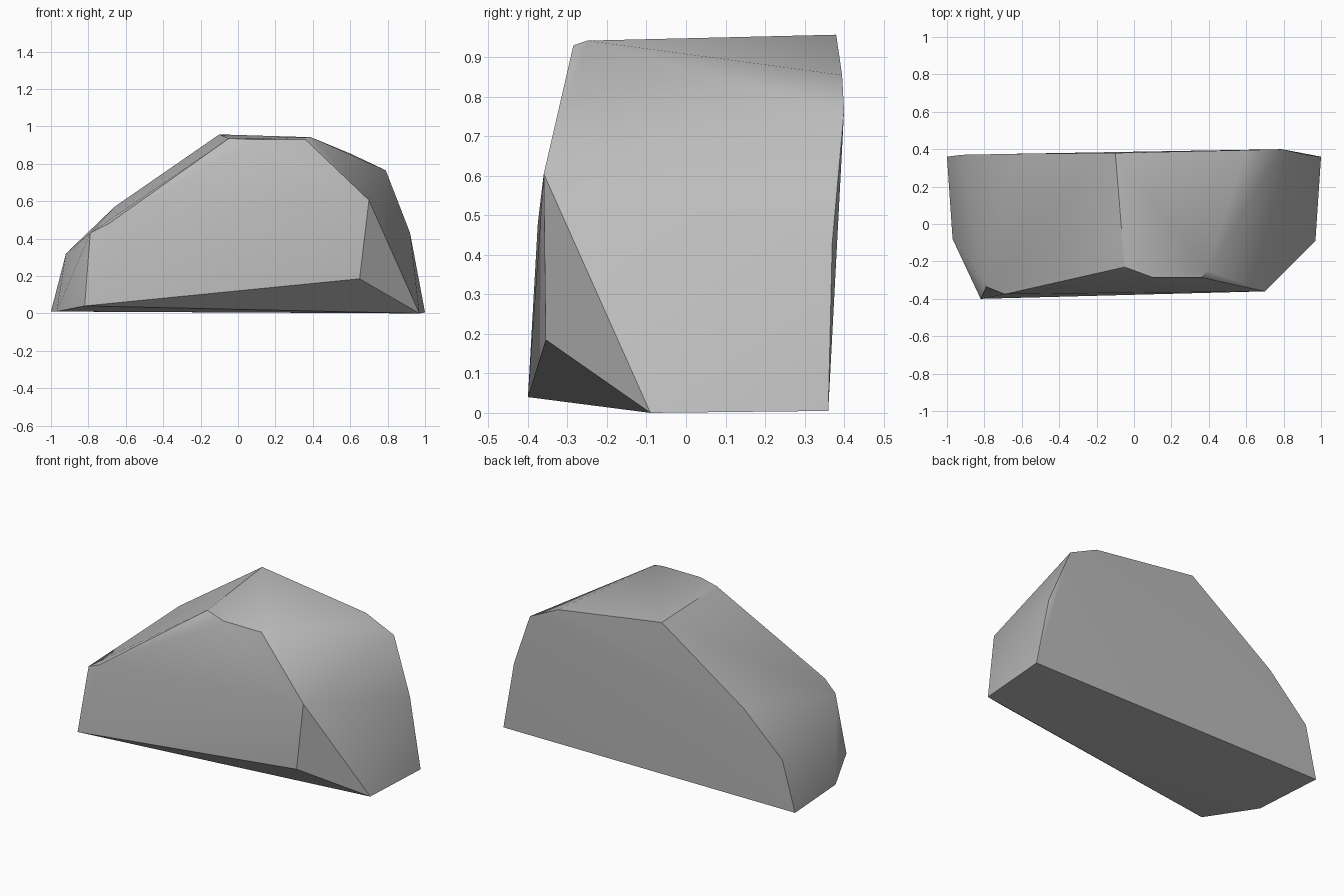
import bpy
import bmesh
from math import radians

# Remove the default cube
cube = bpy.data.objects.get("Cube")
if cube:
    bpy.data.objects.remove(cube, do_unlink=True)


def make_material(name, colour):
    material = bpy.data.materials.new(name)
    material.use_nodes = True
    material.diffuse_color = colour
    shader = material.node_tree.nodes["Principled BSDF"]
    shader.inputs["Base Color"].default_value = colour
    shader.inputs["Roughness"].default_value = 0.9
    return material


def make_boulder(name, outlines, material):
    """Wrap a convex faceted stone around its corner outlines."""
    bm = bmesh.new()
    for outline in outlines:
        for corner in outline:
            bm.verts.new(corner)
    hull = bmesh.ops.convex_hull(bm, input=bm.verts[:])
    loose = {g for g in hull["geom_interior"] + hull["geom_unused"]
             if isinstance(g, bmesh.types.BMVert)}
    bmesh.ops.delete(bm, geom=list(loose), context="VERTS")
    bmesh.ops.recalc_face_normals(bm, faces=bm.faces[:])
    mesh = bpy.data.meshes.new(name)
    bm.to_mesh(mesh)
    bm.free()
    mesh.materials.append(material)
    boulder = bpy.data.objects.new(name, mesh)
    bpy.context.collection.objects.link(boulder)
    return boulder


# Back outline, from the left foot over the peak to the right foot
back_outline = [
    (-1, .36, .01), (-.92, .37, .32), (-.66, .375, .57), (-.1, .38, .957),
    (.6, .395, .855), (.79, .4, .765), (.92, .37, .43), (1, .36, .005),
]
# Front outline, following the bevelled front face
front_outline = [
    (-.82, -.4, .04), (-.79, -.335, .43), (-.69, -.375, .48),
    (-.05, -.23, .935), (.1, -.285, .93), (.36, -.285, .93),
    (.39, -.25, .942), (.7, -.36, .605), (.65, -.355, .185),
]
# Undercut corners where the stone meets the ground
foot_corners = [(-.97, -.08, .01), (.97, -.09, 0)]

stone = make_material("stone grey", (.5, .5, .5, 1))
rock = make_boulder("rock", [back_outline, front_outline, foot_corners], stone)

# Soft shading across shallow facets, crisp edges elsewhere
bpy.ops.object.select_all(action="DESELECT")
rock.select_set(True)
bpy.context.view_layer.objects.active = rock
bpy.ops.object.shade_smooth_by_angle(angle=radians(30))
